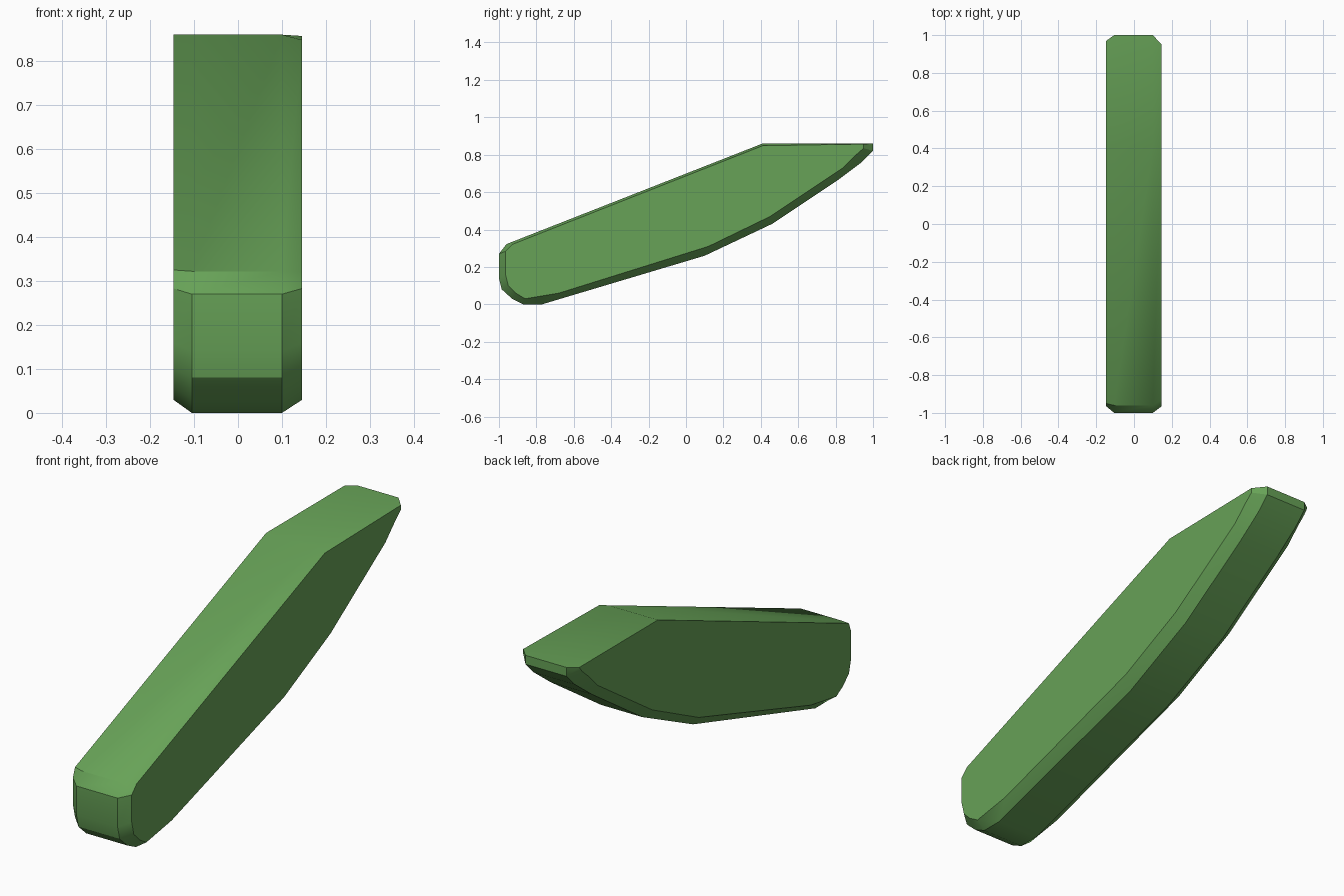
import bpy
import bmesh
import math

cube = bpy.data.objects.get("Cube")
if cube:
    bpy.data.objects.remove(cube, do_unlink=True)

# Green body colour
green = bpy.data.materials.new("leaf_green")
green.use_nodes = True
color = (0.135, 0.36, 0.095, 1)
green.diffuse_color = color
green.node_tree.nodes["Principled BSDF"].inputs["Base Color"].default_value = color

# Side outline (y, z) of the full middle, and the inset outline of the flat sides
middle = [(-1, .27), (-.96, .322), (.41, .86), (1, .86), (1, .82), (.94, .76), (.82, .67),
          (.46, .43), (.1, .26), (-.77, 0), (-.87, 0), (-.93, .03), (-.985, .08), (-1, .14)]
side = [(-.965, .283), (-.95, .325), (.41, .86), (.97, .86), (.95, .835), (.91, .8), (.84, .73),
        (.45, .47), (.12, .31), (-.68, .06), (-.86, .03), (-.91, .06), (-.95, .1), (-.965, .16)]

# The left side has a slight bevel along its top edge as well
left_side = list(side)
left_side[1] = (-.93, .32)
left_side[2] = (.41, .848)
left_side[3] = (.95, .857)

# Slab: four outlines stitched across the width, with flat caps
bm = bmesh.new()
rings = []
for x, outline in ((-.147, side), (-.105, middle), (.1, middle), (.146, left_side)):
    rings.append([bm.verts.new((x, y, z)) for y, z in outline])
count = len(middle)
for a, b in zip(rings, rings[1:]):
    for i in range(count):
        j = (i + 1) % count
        bm.faces.new((a[i], a[j], b[j], b[i]))
bm.faces.new(rings[0])
bm.faces.new(rings[-1])
bmesh.ops.recalc_face_normals(bm, faces=bm.faces)

mesh = bpy.data.meshes.new("slab_body")
bm.to_mesh(mesh)
bm.free()
mesh.materials.append(green)
body = bpy.data.objects.new("slab_body", mesh)
bpy.context.collection.objects.link(body)

# Soft lower curves, crisp outer edges
bpy.ops.object.select_all(action="DESELECT")
body.select_set(True)
bpy.context.view_layer.objects.active = body
bpy.ops.object.shade_smooth_by_angle(angle=math.radians(30))
